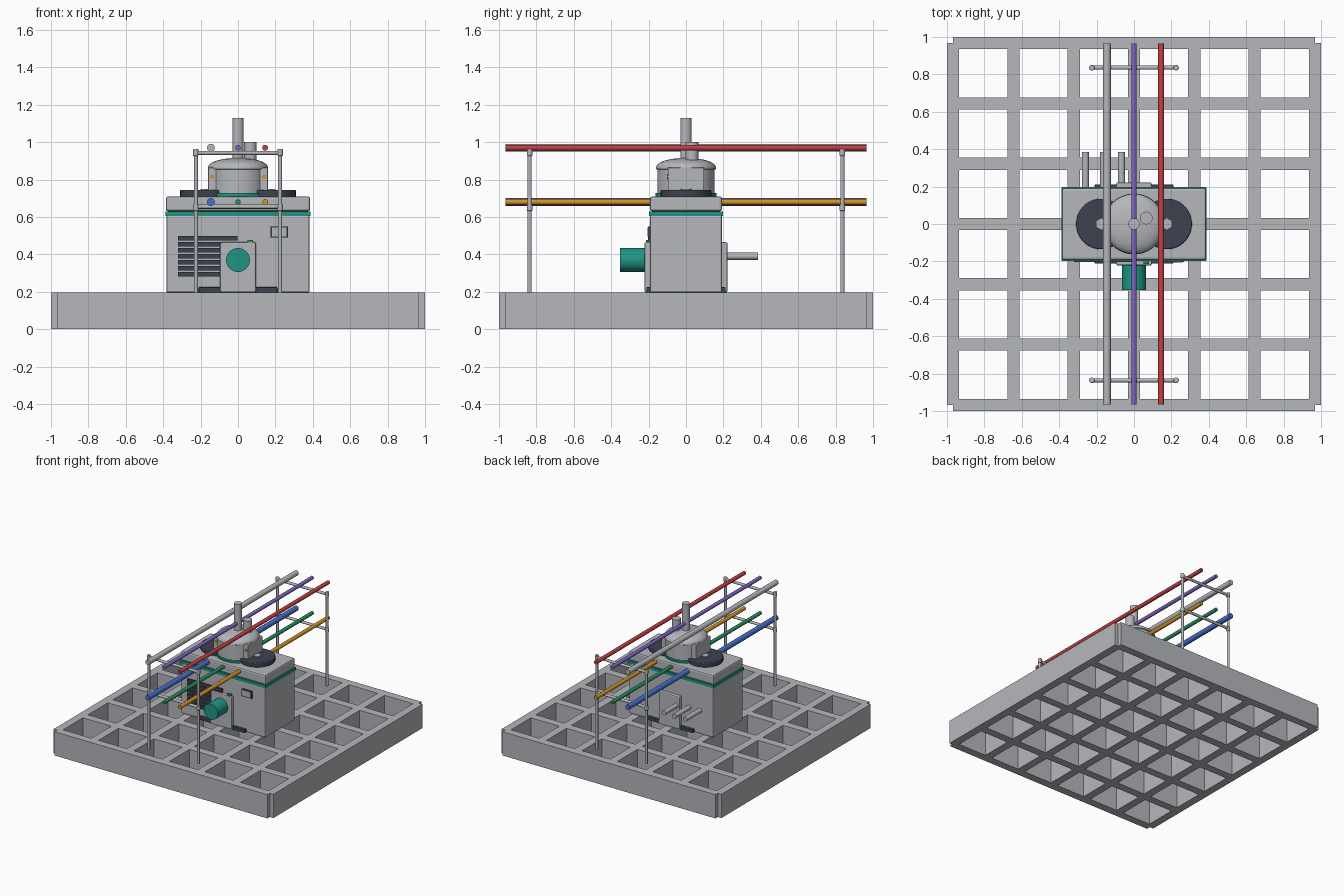
import bpy, bmesh, math
from mathutils import Matrix, Vector

cube = bpy.data.objects.get("Cube")
if cube:
    bpy.data.objects.remove(cube, do_unlink=True)


def material(name, r, g, b):
    m = bpy.data.materials.new(name)
    m.use_nodes = True
    m.diffuse_color = (r, g, b, 1)
    m.node_tree.nodes["Principled BSDF"].inputs["Base Color"].default_value = (r, g, b, 1)
    return m


GREY = material("light_grey", .46, .475, .5)
TEAL = material("teal", .015, .3, .235)
DARK = material("dark_slate", .045, .055, .08)
RED = material("red", .55, .05, .06)
PURPLE = material("purple", .22, .13, .55)
GREEN = material("green", .02, .28, .11)
ORANGE = material("orange", .67, .29, .02)
BLUE = material("blue", .06, .16, .58)


def finish(name, bm, mat, smooth=False, bevel=0):
    mesh = bpy.data.meshes.new(name)
    bm.to_mesh(mesh)
    bm.free()
    mesh.materials.append(mat)
    ob = bpy.data.objects.new(name, mesh)
    bpy.context.collection.objects.link(ob)
    if bevel:
        mod = ob.modifiers.new("soft_edges", 'BEVEL')
        mod.width = bevel
        mod.segments = 2
    if smooth:
        bpy.ops.object.select_all(action='DESELECT')
        ob.select_set(True)
        bpy.context.view_layer.objects.active = ob
        bpy.ops.object.shade_smooth_by_angle(angle=math.radians(35))
    return ob


def box(name, xs, ys, zs, mat, bevel=0):
    lo, hi = Vector((xs[0], ys[0], zs[0])), Vector((xs[1], ys[1], zs[1]))
    bm = bmesh.new()
    place = Matrix.Translation((lo + hi) / 2) @ Matrix.Diagonal((hi - lo).to_4d())
    bmesh.ops.create_cube(bm, size=1, matrix=place)
    return finish(name, bm, mat, bevel=bevel)


def rod(name, a, b, radius, mat, sides=24, bevel=0):
    a, b = Vector(a), Vector(b)
    turn = (b - a).to_track_quat('Z', 'Y').to_matrix().to_4x4()
    bm = bmesh.new()
    bmesh.ops.create_cone(bm, cap_ends=True, segments=sides, radius1=radius, radius2=radius,
                          depth=(b - a).length, matrix=Matrix.Translation((a + b) / 2) @ turn)
    return finish(name, bm, mat, smooth=sides > 8, bevel=bevel)


def lathe(name, profile, mat, sides=40):
    bm = bmesh.new()
    verts = [bm.verts.new((r, 0, z)) for r, z in profile]
    edges = [bm.edges.new(pair) for pair in zip(verts, verts[1:])]
    bmesh.ops.spin(bm, geom=verts + edges, axis=(0, 0, 1), cent=(0, 0, 0),
                   angle=math.tau, steps=sides)
    bmesh.ops.remove_doubles(bm, verts=bm.verts, dist=1e-4)
    bmesh.ops.recalc_face_normals(bm, faces=bm.faces)
    return finish(name, bm, mat, smooth=True)


# Open floor grating
PITCH, HALF, END = .3225, .0325, .9675
for i in range(-3, 4):
    span = (i * PITCH - HALF, i * PITCH + HALF)
    box("grating_bar_lengthwise", span, (-END, END), (0, .195), GREY)
    box("grating_bar_crosswise", (-END, END), span, (0, .195), GREY)

# Machine housing
box("housing", (-.383, .383), (-.192, .192), (.195, .61), GREY, .01)
box("housing_band", (-.388, .388), (-.197, .197), (.605, .63), TEAL)
box("housing_lid", (-.385, .385), (-.192, .192), (.63, .71), GREY, .012)

# Front and back plates with dark feet
for side, label in ((-1, "front"), (1, "back")):
    def ys(a, b):
        return sorted((side * a, side * b))
    box(label + "_plate", (-.095, .095), ys(.18, .222), (.197, .465), GREY, .008)
    box(label + "_foot", (-.21, .21), ys(.18, .212), (.196, .225), DARK, .004)

# Front motor and its indicator
rod("motor", (0, -.21, .37), (0, -.353, .37), .064, TEAL, 32)
box("indicator", (.05, .08), (-.215, -.19), (.46, .478), GREEN)

# Louvred vent
for i in range(7):
    z = .283 + i * .032
    box("vent_slat", (-.32, -.002), (-.202, -.18), (z, z + .024), DARK)

# Control panel
box("panel_frame", (.175, .267), (-.203, -.18), (.49, .55), DARK)
box("panel_face", (.182, .26), (-.206, -.2), (.497, .543), GREY)

# Back outlet pipes
for x in (-.26, -.163, -.067):
    rod("outlet_pipe", (x, .18, .39), (x, .385, .39), .019, GREY)

# Rotary head with domed top
rod("head_ring", (0, 0, .705), (0, 0, .727), .163, TEAL, 40)
dome = [(0, .725), (.153, .725), (.153, .853), (.161, .857), (.161, .868)]
dome += [(.157 * math.cos(a), .87 + .046 * math.sin(a))
         for a in (math.radians(15 * k) for k in range(1, 6))] + [(0, .916)]
lathe("head_dome", dome, GREY)
rod("main_stack", (0, 0, .89), (0, 0, 1.13), .03, GREY)
rod("side_stack", (.065, .032, .86), (.065, .032, 1.0), .034, GREY)

# Turntables, head side boxes and lamps
for s in (-1, 1):
    rod("turntable", (s * .175, 0, .705), (s * .175, 0, .745), .135, DARK, 32, .006)
    rod("turntable_hub", (s * .175, 0, .74), (s * .175, 0, .75), .03, GREY, 6)
    box("head_side_box", sorted((s * .09, s * .16)), (-.097, .097), (.742, .865), GREY, .006)
    rod("side_box_lamp", (s * .138, -.09, .815), (s * .138, -.102, .815), .012, ORANGE, 16)

# Pipe racks at both ends
for y in (-.836, .836):
    for x in (-.225, .225):
        rod("rack_post", (x, y, .19), (x, y, .96), .011, GREY, 16)
        for z in (.65, .945):
            rod("rack_collar", (x, y, z - .018), (x, y, z + .018), .015, GREY, 16, .004)
    for z in (.655, .943):
        rod("rack_crossbar", (-.235, y, z), (.235, y, z), .011, GREY, 16)

# Coloured service pipes in two tiers
for z, colours in ((.97, (GREY, PURPLE, RED)), (.68, (BLUE, GREEN, ORANGE))):
    for x, mat, r in zip((-.145, 0, .145), colours, (.021, .0145, .0155)):
        rod(mat.name + "_service_pipe", (x, -.965, z), (x, .965, z), r, mat)
